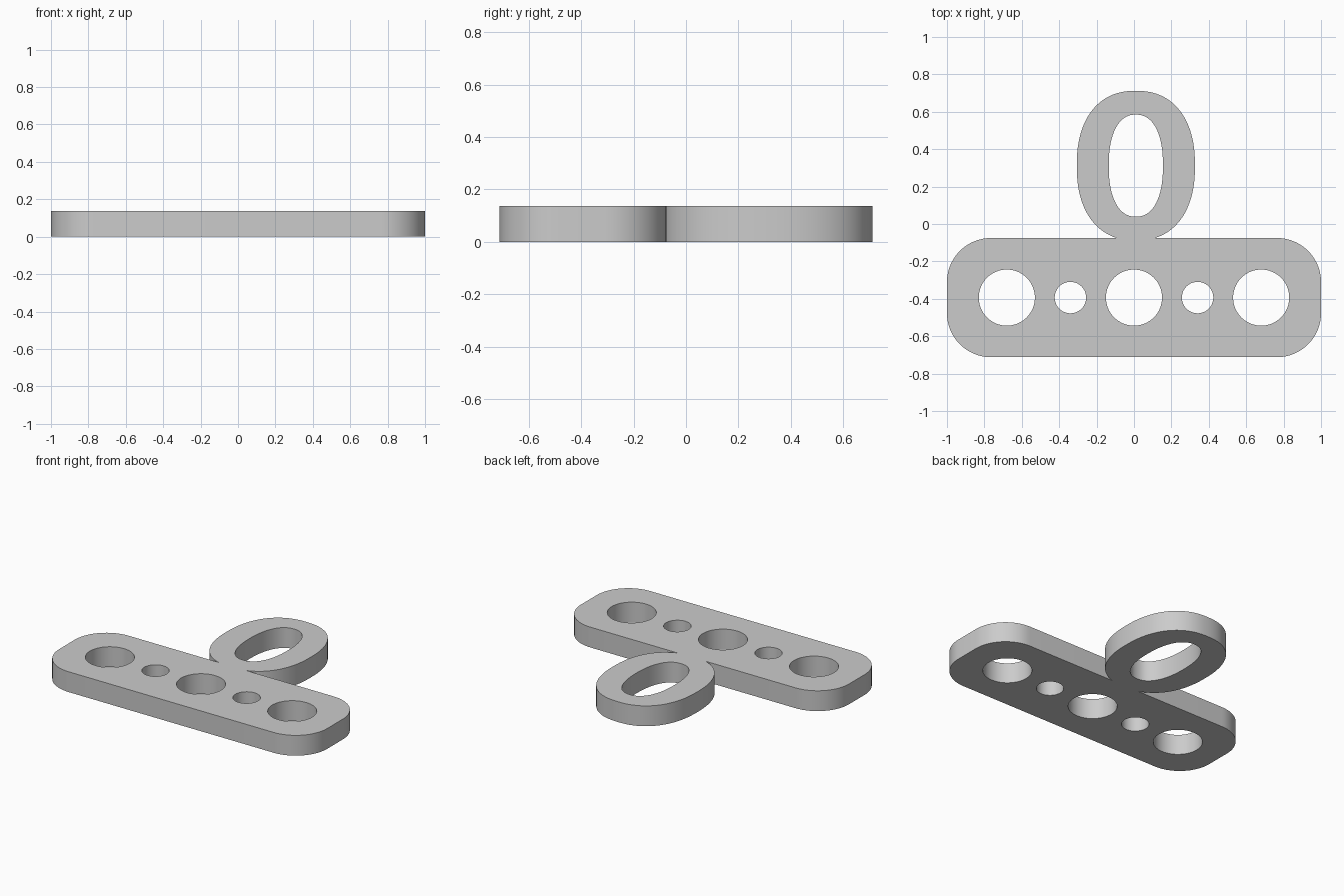
import bpy
import bmesh
from math import sin, cos, pi, radians, asin
from mathutils import Matrix

cube = bpy.data.objects.get("Cube")
if cube:
    bpy.data.objects.remove(cube)

HEIGHT = 0.137
FRONT, BACK, CORNER = -0.712, -0.075, 0.235     # plate edges and corner radius
HOLE_Y = (FRONT + BACK) / 2
RING_X, RING_Y, RING_W, RING_H = 0.01, 0.312, 0.316, 0.4
POWER = 2.3                                     # squareness of the oval


def oval(cx, cy, w, h, power=2, start=0, end=2 * pi, steps=64):
    """Points along a superellipse arc, counter-clockwise."""
    def bend(v):
        return (1 if v >= 0 else -1) * abs(v) ** (2 / power)
    angles = [start + (end - start) * i / steps for i in range(steps + 1)]
    return [(cx + w * bend(cos(a)), cy + h * bend(sin(a))) for a in angles]


def corner(cx, cy, quarter):
    return oval(cx, cy, CORNER, CORNER, start=quarter * pi / 2,
                end=(quarter + 1) * pi / 2, steps=16)


# Outer outline: rounded plate with the oval loop growing from its back edge
cut = asin(((RING_Y - BACK) / RING_H) ** (POWER / 2))
side = 1 - CORNER
outline = (corner(side, BACK - CORNER, 0)
           + oval(RING_X, RING_Y, RING_W, RING_H, POWER, -cut, pi + cut, 96)
           + corner(-side, BACK - CORNER, 1)
           + corner(-side, FRONT + CORNER, 2)
           + corner(side, FRONT + CORNER, 3))

# Openings: loop opening, three large holes and two small ones
openings = [oval(RING_X, RING_Y, 0.145, 0.273, POWER)[:-1]]
for x, r in ((-0.68, 0.15), (-0.34, 0.084), (0, 0.15), (0.34, 0.084), (0.68, 0.15)):
    openings.append(oval(x, HOLE_Y, r, r)[:-1])

# Fill the flat profile and extrude it
curve = bpy.data.curves.new("bracket_profile", "CURVE")
curve.dimensions = "2D"
curve.fill_mode = "BOTH"
curve.extrude = HEIGHT / 2
for points in [outline] + openings:
    spline = curve.splines.new("POLY")
    spline.points.add(len(points) - 1)
    for p, (x, y) in zip(spline.points, points):
        p.co = (x, y, 0, 1)
    spline.use_cyclic_u = True

profile = bpy.data.objects.new("bracket_profile", curve)
bpy.context.collection.objects.link(profile)
evaluated = profile.evaluated_get(bpy.context.evaluated_depsgraph_get())
mesh = bpy.data.meshes.new_from_object(evaluated)
bpy.data.objects.remove(profile)

# Weld the caps to the walls and stand the solid on the ground
bm = bmesh.new()
bm.from_mesh(mesh)
bmesh.ops.remove_doubles(bm, verts=bm.verts, dist=0.0005)
bmesh.ops.recalc_face_normals(bm, faces=bm.faces)
bm.transform(Matrix.Translation((0, 0, HEIGHT / 2)))
bm.to_mesh(mesh)
bm.free()

bracket = bpy.data.objects.new("bracket_plate_with_loop", mesh)
bpy.context.collection.objects.link(bracket)

grey = bpy.data.materials.new("light_grey")
grey.use_nodes = True
colour = (0.6, 0.6, 0.6, 1)
grey.diffuse_color = colour
grey.node_tree.nodes["Principled BSDF"].inputs["Base Color"].default_value = colour
mesh.materials.clear()
mesh.materials.append(grey)

bpy.ops.object.select_all(action="DESELECT")
bracket.select_set(True)
bpy.context.view_layer.objects.active = bracket
bpy.ops.object.shade_smooth_by_angle(angle=radians(30))
